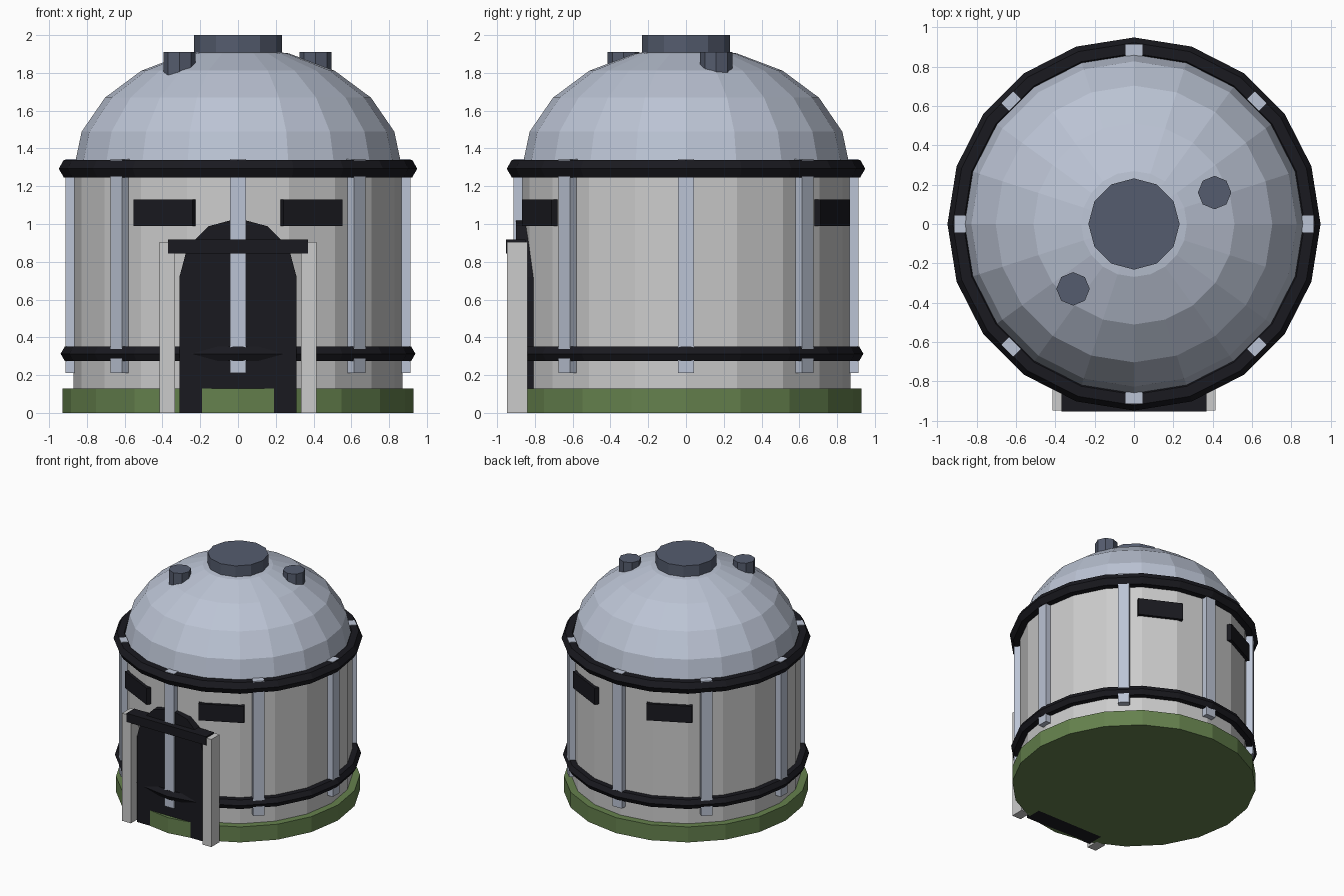
import bpy, bmesh
from math import sin, cos, pi, radians
from mathutils import Matrix

if "Cube" in bpy.data.objects:
    bpy.data.objects.remove(bpy.data.objects["Cube"])


def material(name, rgb):
    m = bpy.data.materials.new(name)
    m.diffuse_color = (*rgb, 1)
    m.use_nodes = True
    m.node_tree.nodes["Principled BSDF"].inputs["Base Color"].default_value = m.diffuse_color
    return m


WHITE = material("white_wall", (0.75, 0.75, 0.76))
BLUE = material("pale_blue_metal", (0.50, 0.55, 0.66))
SLATE = material("slate_metal", (0.09, 0.107, 0.156))
BLACK = material("black_trim", (0.01, 0.01, 0.014))
GREEN = material("green_base", (0.13, 0.22, 0.075))


def finish(name, bm, mat):
    bmesh.ops.recalc_face_normals(bm, faces=bm.faces)
    me = bpy.data.meshes.new(name)
    bm.to_mesh(me)
    bm.free()
    me.materials.append(mat)
    ob = bpy.data.objects.new(name, me)
    bpy.context.collection.objects.link(ob)
    return ob


def cylinder(name, r, z0, z1, sides, mat, x=0, y=0):
    bm = bmesh.new()
    bmesh.ops.create_cone(bm, cap_ends=True, segments=sides, radius1=r, radius2=r, depth=z1 - z0,
                          matrix=Matrix.Translation((x, y, (z0 + z1) / 2)))
    return finish(name, bm, mat)


def box(name, lo, hi, mat, turn=0):
    """Box between two corners, then turned about the z axis."""
    size = [b - a for a, b in zip(lo, hi)]
    mid = [(a + b) / 2 for a, b in zip(lo, hi)]
    bm = bmesh.new()
    bmesh.ops.create_cube(bm, size=1, matrix=Matrix.Rotation(turn, 4, 'Z')
                          @ Matrix.Translation(mid) @ Matrix.Diagonal((*size, 1)))
    return finish(name, bm, mat)


def ring(name, major, minor, z):
    bpy.ops.mesh.primitive_torus_add(major_segments=20, minor_segments=6,
                                     major_radius=major, minor_radius=minor, location=(0, 0, z))
    ob = bpy.context.object
    ob.name = name
    ob.data.materials.append(BLACK)


# Base and wall
cylinder("base", 0.93, 0, 0.13, 20, GREEN)
cylinder("wall", 0.872, 0.02, 1.29, 20, WHITE)

# Dome: upper half of a flattened sphere
bm = bmesh.new()
bmesh.ops.create_uvsphere(bm, u_segments=20, v_segments=10, radius=0.87)
bmesh.ops.delete(bm, geom=[v for v in bm.verts if v.co.z < -0.01], context='VERTS')
bmesh.ops.transform(bm, verts=bm.verts, matrix=Matrix.Translation((0, 0, 1.29))
                    @ Matrix.Diagonal((1, 1, 0.645 / 0.87, 1)))
finish("dome", bm, BLUE)

# Roof cap and vents
cylinder("roof_cap", 0.232, 1.90, 2.0, 12, SLATE)
cylinder("vent_right", 0.085, 1.76, 1.91, 8, SLATE, 0.41, 0.16)
cylinder("vent_left", 0.085, 1.76, 1.91, 8, SLATE, -0.31, -0.33)

# Hoops around the wall
ring("upper_hoop", 0.895, 0.054, 1.293)
ring("lower_hoop", 0.895, 0.044, 0.313)

# Eight vertical ribs
for i in range(8):
    box(f"rib_{i + 1}", (-0.043, -0.913, 0.21), (0.043, -0.855, 1.343), BLUE, i * pi / 4)

# Four slit windows, two in front and two behind
for i, deg in enumerate((-26.7, 26.7, 153.3, 206.7)):
    box(f"window_{i + 1}", (-0.175, -0.885, 0.99), (0.175, -0.845, 1.13), BLACK, radians(deg))

# Arched door
outline = [(-0.31, 0), (0.31, 0)]
outline += [(0.31 * cos(a * pi / 6), 0.72 + 0.31 * sin(a * pi / 6)) for a in range(7)]
bm = bmesh.new()
face = bm.faces.new([bm.verts.new((x, -0.90, z)) for x, z in outline])
out = bmesh.ops.extrude_face_region(bm, geom=[face])
bmesh.ops.translate(bm, vec=(0, 0.14, 0),
                    verts=[g for g in out["geom"] if isinstance(g, bmesh.types.BMVert)])
if face.is_valid and len(bm.faces) == len(outline) + 1:
    bm.faces.new([v for v in bm.verts if v.co.y < -0.89])
finish("door", bm, BLACK)

# Door posts and lintel
for side, name in ((-1, "left"), (1, "right")):
    x = side * 0.374
    box(f"door_post_{name}", (x - 0.041, -0.948, 0), (x + 0.041, -0.838, 0.905), WHITE)
box("door_lintel", (-0.37, -0.953, 0.845), (0.37, -0.85, 0.918), BLACK)
